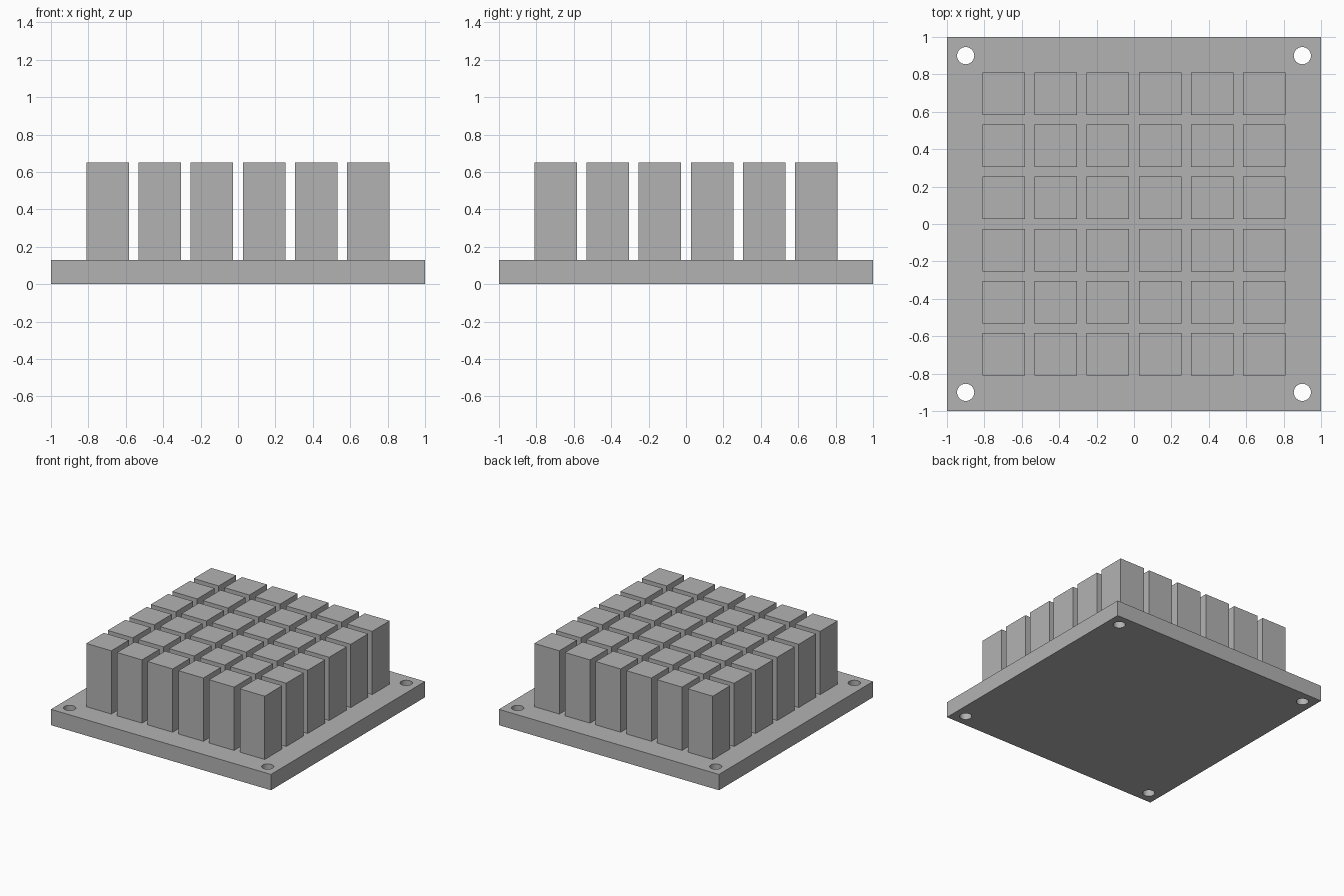
import bpy
import bmesh
from mathutils import Matrix, Vector

if "Cube" in bpy.data.objects:
    bpy.data.objects.remove(bpy.data.objects["Cube"], do_unlink=True)

BASE_TOP = 0.13
PIN_TOP = 0.65
PIN_WIDTH = 0.227
PITCH = 0.279
PINS_PER_SIDE = 6
HOLE_POS = 0.9
HOLE_RADIUS = 0.046

# Single metal colour
grey = bpy.data.materials.new("metal_grey")
grey.use_nodes = True
colour = (0.45, 0.45, 0.45, 1)
grey.diffuse_color = colour
grey.node_tree.nodes["Principled BSDF"].inputs["Base Color"].default_value = colour


def make_object(name, bm):
    mesh = bpy.data.meshes.new(name)
    bm.to_mesh(mesh)
    bm.free()
    mesh.materials.append(grey)
    obj = bpy.data.objects.new(name, mesh)
    bpy.context.collection.objects.link(obj)
    return obj


def add_box(bm, x, y, z0, z1, width):
    place = Matrix.Translation((x, y, (z0 + z1) / 2))
    size = Matrix.Diagonal(Vector((width, width, z1 - z0, 1)))
    bmesh.ops.create_cube(bm, size=1, matrix=place @ size)


# Square base plate
bm = bmesh.new()
add_box(bm, 0, 0, 0, BASE_TOP, 2)
base = make_object("base_plate", bm)

# Corner mounting holes
bm = bmesh.new()
for x in (-HOLE_POS, HOLE_POS):
    for y in (-HOLE_POS, HOLE_POS):
        bmesh.ops.create_cone(bm, cap_ends=True, segments=32,
                              radius1=HOLE_RADIUS, radius2=HOLE_RADIUS, depth=1,
                              matrix=Matrix.Translation((x, y, 0)))
cutter = make_object("hole_cutter", bm)
cutter.hide_render = True

cut = base.modifiers.new("mounting_holes", "BOOLEAN")
cut.operation = "DIFFERENCE"
cut.solver = "EXACT"
cut.object = cutter
bpy.context.view_layer.objects.active = base
base.select_set(True)
bpy.ops.object.modifier_apply(modifier=cut.name)
bpy.data.objects.remove(cutter, do_unlink=True)
bpy.ops.object.shade_smooth_by_angle()

# Grid of square cooling pins
bm = bmesh.new()
middle = (PINS_PER_SIDE - 1) / 2
for i in range(PINS_PER_SIDE):
    for j in range(PINS_PER_SIDE):
        add_box(bm, (i - middle) * PITCH, (j - middle) * PITCH,
                BASE_TOP, PIN_TOP, PIN_WIDTH)
make_object("cooling_pins", bm)
